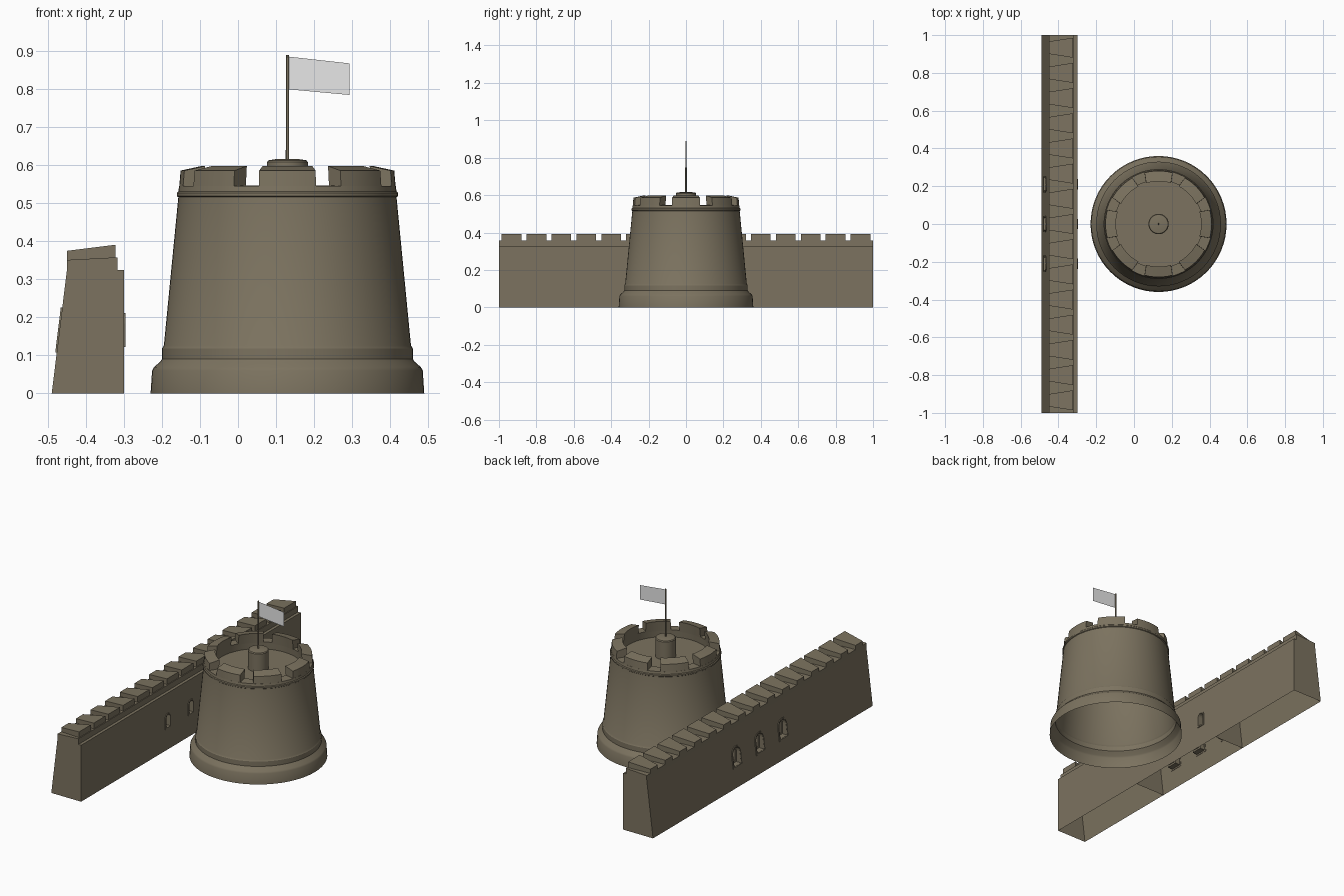
import bpy, bmesh, math

if "Cube" in bpy.data.objects:
    bpy.data.objects.remove(bpy.data.objects["Cube"])

def material(name, rgb):
    m = bpy.data.materials.new(name)
    m.diffuse_color = (*rgb, 1)
    m.use_nodes = True
    m.node_tree.nodes["Principled BSDF"].inputs["Base Color"].default_value = m.diffuse_color
    return m

STONE = material("brown stone", (0.20, 0.17, 0.115))
CLOTH = material("pale flag cloth", (0.8, 0.8, 0.8))
TX = 0.13  # tower axis

def finish(name, bm, mat, smooth=None, fix=True):
    if fix:
        bmesh.ops.recalc_face_normals(bm, faces=bm.faces)
    me = bpy.data.meshes.new(name)
    bm.to_mesh(me)
    bm.free()
    ob = bpy.data.objects.new(name, me)
    bpy.context.collection.objects.link(ob)
    me.materials.append(mat)
    if smooth:
        bpy.ops.object.select_all(action='DESELECT')
        ob.select_set(True)
        bpy.context.view_layer.objects.active = ob
        bpy.ops.object.shade_smooth_by_angle(angle=math.radians(smooth))
    return ob

def loft(bm, rings, caps=True, close=False):
    """Skin closed rings of points, optionally capping or closing the chain."""
    vs = [[bm.verts.new(p) for p in r] for r in rings]
    n = len(vs[0])
    pairs = list(zip(vs, vs[1:])) + ([(vs[-1], vs[0])] if close else [])
    for a, b in pairs:
        for i in range(n):
            j = (i + 1) % n
            bm.faces.new((a[i], a[j], b[j], b[i]))
    if caps and not close:
        bm.faces.new(vs[0][::-1])
        bm.faces.new(vs[-1])

def circle(r, z, n):
    return [(TX + r * math.cos(2 * math.pi * i / n), r * math.sin(2 * math.pi * i / n), z)
            for i in range(n)]

def lathe(name, profile, n, smooth=30):
    """Revolved profile, open at the bottom and capped on top."""
    bm = bmesh.new()
    loft(bm, [circle(r, z, n) for r, z in profile], caps=False)
    bm.verts.ensure_lookup_table()
    bm.faces.new(bm.verts[-n:])
    for f in bm.faces:
        f.normal_update()
    return finish(name, bm, STONE, smooth, fix=False)

# Round tower: hollow shell, rim ring, sunken roof floor
lathe("tower", [(0.36, 0), (0.356, 0.06), (0.351, 0.069), (0.335, 0.083), (0.330, 0.09),
                (0.330, 0.118), (0.325, 0.126), (0.287, 0.516), (0.291, 0.519),
                (0.291, 0.527), (0.287, 0.531), (0.285, 0.545), (0.232, 0.547),
                (0.235, 0.505)], 64)

# Tower battlements: eight curved blocks with tops sloping outwards
bm = bmesh.new()
for k in range(8):
    rings = []
    for s in range(7):
        t = s / 3 - 1
        def p(r, z, half):
            a = k * math.pi / 4 + t * math.radians(half)
            return (TX + r * math.cos(a), r * math.sin(a), z)
        rings.append([p(0.285, 0.54, 15.3), p(0.281, 0.586, 15.3),
                      p(0.226, 0.598, 16.8), p(0.232, 0.54, 16.8)])
    loft(bm, rings)
finish("tower_battlements", bm, STONE, 30)

# Flag pedestal, pole and flag
lathe("flag_pedestal", [(0.054, 0.505), (0.054, 0.608), (0.050, 0.613), (0.025, 0.617)], 32)
lathe("flag_pole", [(0.0045, 0.61), (0.0035, 0.89)], 12)
bm = bmesh.new()
bm.faces.new([bm.verts.new(p) for p in ((TX, 0, 0.80), (0.293, 0, 0.785),
                                        (0.293, 0, 0.868), (TX, 0, 0.886))])
finish("flag", bm, CLOTH, fix=False)

# Long wall in three sections, outer side leaning inwards
def outer_x(z):
    return -0.49 + 0.04 * z / 0.325

def prism(bm, section, y0, y1):
    loft(bm, [[(x, y, z) for x, z in section] for y in (y0, y1)])

def arch(w, z0, z1, y):
    """Arched window outline as (y, z) points."""
    r = w / 2
    pts = [(y - r, z0), (y + r, z0)]
    return pts + [(y + r * math.cos(math.pi * i / 8), z1 - r + r * math.sin(math.pi * i / 8))
                  for i in range(9)]

WINDOWS = (-0.21, 0, 0.21)
walls = []
for name, y0, y1 in (("wall_front", -1, -0.335), ("wall_middle", -0.335, 0.335),
                     ("wall_back", 0.335, 1)):
    bm = bmesh.new()
    prism(bm, [(-0.49, 0), (-0.30, 0), (-0.30, 0.325), (-0.45, 0.325)], y0, y1)
    walls.append(finish(name, bm, STONE))

# Window tunnels, wide outside and narrow inside
bm = bmesh.new()
for y in WINDOWS:
    loft(bm, [[(x, py, pz) for py, pz in arch(w, a, b, y)] for x, w, a, b in
              ((-0.52, 0.068, 0.115, 0.218), (-0.445, 0.064, 0.117, 0.216),
               (-0.444, 0.042, 0.127, 0.206), (-0.27, 0.038, 0.13, 0.203))])
cutter = finish("window_cutter", bm, STONE)
cutter.hide_render = True
mod = walls[1].modifiers.new("windows", 'BOOLEAN')
mod.object = cutter
mod.solver = 'EXACT'
bpy.context.view_layer.objects.active = walls[1]
bpy.ops.object.modifier_apply(modifier=mod.name)
bpy.data.objects.remove(cutter)

# Wall sections are hollow underneath
for ob in walls:
    bm = bmesh.new()
    bm.from_mesh(ob.data)
    low = [f for f in bm.faces if all(v.co.z < 1e-4 for v in f.verts)]
    bmesh.ops.delete(bm, geom=low, context='FACES')
    bm.to_mesh(ob.data)
    bm.free()

# Thin raised window frames on both sides
bm = bmesh.new()
for y in WINDOWS:
    for side, w, a, b, e in ((-1, 0.068, 0.115, 0.218, 0.008), (1, 0.038, 0.13, 0.203, 0.008)):
        def ring(grow, out):
            return [((outer_x(z) - out) if side < 0 else (-0.30 + out), py, z)
                    for py, z in arch(w + 2 * grow, a - grow, b + grow, y)]
        loft(bm, [ring(0, -0.002), ring(0, 0.004), ring(e, 0.004), ring(e, -0.002)], close=True)
finish("window_frames", bm, STONE)

# Parapet on top of the wall
bm = bmesh.new()
prism(bm, [(-0.45, 0.32), (-0.317, 0.32), (-0.317, 0.358), (-0.45, 0.351)], -1, 1)
finish("wall_parapet", bm, STONE)

# Wall battlements: wedge blocks, wide on the inner side
bm = bmesh.new()
for k in range(15):
    y = (k - 7) * 2 / 15
    loft(bm, [[(-0.45, y - 0.033, z[0]), (-0.322, y - 0.053, z[1]),
               (-0.322, y + 0.053, z[1]), (-0.45, y + 0.033, z[0])]
              for z in ((0.35, 0.356), (0.375, 0.391))])
finish("wall_battlements", bm, STONE)
